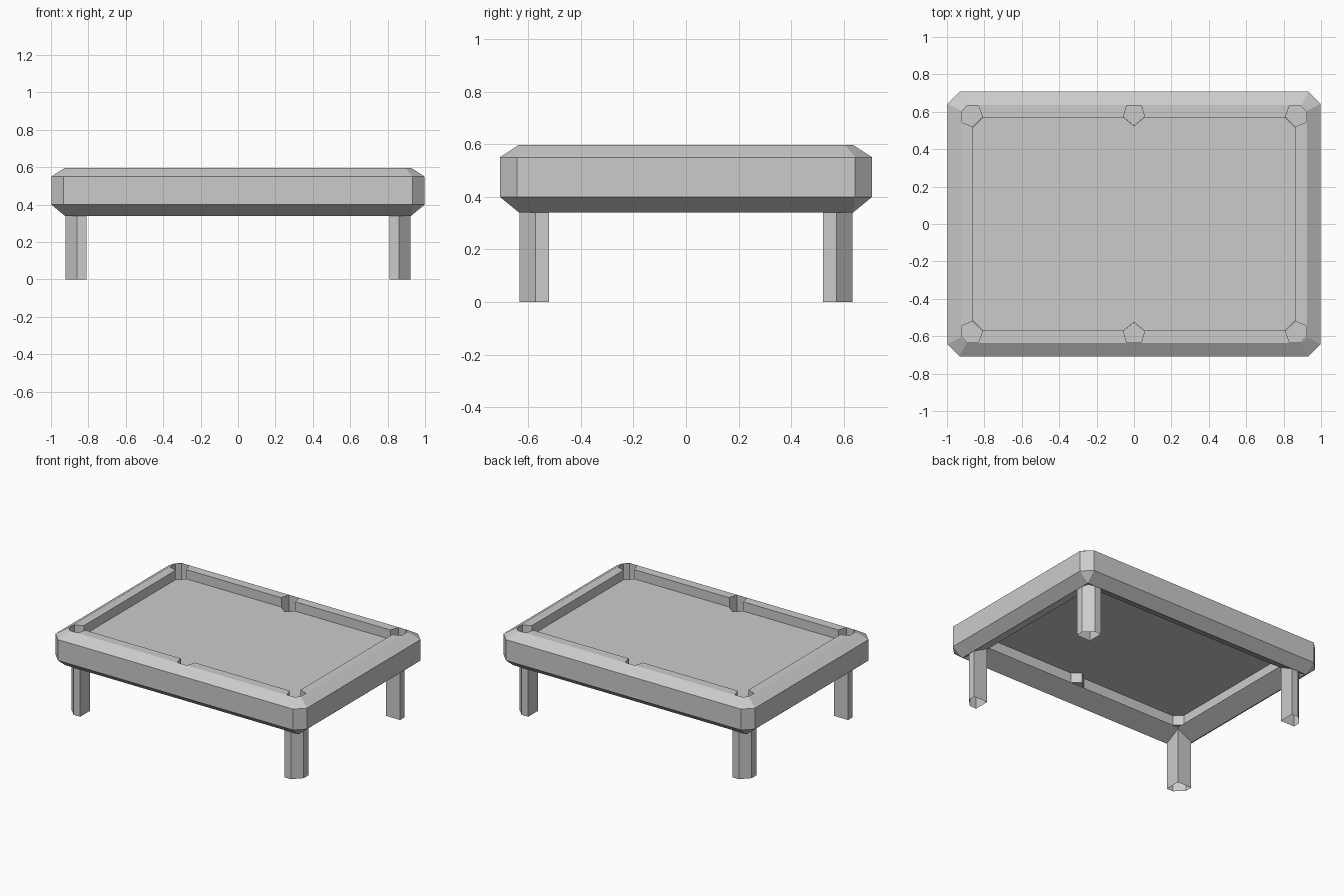
import bpy, bmesh

if "Cube" in bpy.data.objects:
    bpy.data.objects.remove(bpy.data.objects["Cube"])

DX = 0.29          # table is this much longer than wide, per half
FLOOR, BED = 0.45, 0.53


def make_object(name, bm):
    bmesh.ops.remove_doubles(bm, verts=bm.verts, dist=0.0005)
    bmesh.ops.dissolve_degenerate(bm, edges=bm.edges, dist=0.0005)
    bmesh.ops.recalc_face_normals(bm, faces=bm.faces)
    me = bpy.data.meshes.new(name)
    bm.to_mesh(me)
    bm.free()
    ob = bpy.data.objects.new(name, me)
    bpy.context.collection.objects.link(ob)
    return ob


def octagon(y, c):
    x = y + DX
    return [(x, -y + c), (x, y - c), (x - c, y), (-x + c, y),
            (-x, y - c), (-x, -y + c), (-x + c, -y), (x - c, -y)]


def prism(bm, pts, z0, z1, bottom=True, top=True):
    a = [bm.verts.new((x, y, z0)) for x, y in pts]
    b = [bm.verts.new((x, y, z1)) for x, y in pts]
    n = len(pts)
    for i in range(n):
        j = (i + 1) % n
        bm.faces.new((a[i], a[j], b[j], b[i]))
    if bottom:
        bm.faces.new(a[::-1])
    if top:
        bm.faces.new(b)


def grown(pts, k):
    cx = sum(p[0] for p in pts) / len(pts)
    cy = sum(p[1] for p in pts) / len(pts)
    return [(cx + (x - cx) * k, cy + (y - cy) * k) for x, y in pts]


def flipped(pts, sx, sy):
    out = [(x * sx, y * sy) for x, y in pts]
    return out if sx * sy > 0 else out[::-1]


# Frame: closed section (half depth, height, corner cut) swept around the table
section = [(0.635, 0.34, 0.0), (0.708, 0.40, 0.065), (0.708, 0.55, 0.065),
           (0.635, 0.597, 0.03), (0.57, 0.597, 0.0), (0.57, 0.43, 0.0),
           (0.51, 0.405, 0.0)]
bm = bmesh.new()
rings = [[bm.verts.new((x, y, z)) for x, y in octagon(h, c)] for h, z, c in section]
for k, ring in enumerate(rings):
    nxt = rings[(k + 1) % len(rings)]
    for i in range(8):
        j = (i + 1) % 8
        bm.faces.new((ring[i], ring[j], nxt[j], nxt[i]))
frame = make_object("rail_frame", bm)

# Playing bed
bm = bmesh.new()
prism(bm, [(-0.865, -0.575), (0.865, -0.575), (0.865, 0.575), (-0.865, 0.575)],
      BED - 0.01, BED)
bed = make_object("playing_bed", bm)

# Pocket outlines: two at the middle, four at the corners
middle = [(0, 0.525), (0.056, 0.572), (0.038, 0.634), (-0.038, 0.634), (-0.056, 0.572)]
corner = [(0.86, 0.52), (0.918, 0.543), (0.918, 0.603), (0.891, 0.633),
          (0.832, 0.633), (0.81, 0.57)]
outlines = [flipped(middle, 1, s) for s in (1, -1)]
outlines += [flipped(corner, sx, sy) for sx in (1, -1) for sy in (1, -1)]

# Cut the pockets through rail and bed
bm = bmesh.new()
for pts in outlines:
    prism(bm, grown(pts, 1.012), FLOOR - 0.001, 0.7)
cutter = make_object("pocket_cutter", bm)
cutter.hide_render = True
for ob in (frame, bed):
    mod = ob.modifiers.new("pockets", 'BOOLEAN')
    mod.operation = 'DIFFERENCE'
    mod.solver = 'EXACT'
    mod.object = cutter
    bpy.context.view_layer.objects.active = ob
    bpy.ops.object.modifier_apply(modifier=mod.name)
bpy.data.objects.remove(cutter)

# Pocket cups hanging below the bed
for n, pts in enumerate(outlines):
    bm = bmesh.new()
    prism(bm, pts, FLOOR, BED, top=False)
    make_object(f"pocket_cup_{n + 1}", bm)

# Legs: square with a cut outer corner, open ends
leg = [(0.81, 0.52), (0.922, 0.52), (0.922, 0.572), (0.862, 0.632), (0.81, 0.632)]
for sx, side in ((1, "right"), (-1, "left")):
    for sy, end in ((1, "back"), (-1, "front")):
        bm = bmesh.new()
        prism(bm, flipped(leg, sx, sy), 0, 0.40, bottom=False, top=False)
        make_object(f"{end}_{side}_leg", bm)
